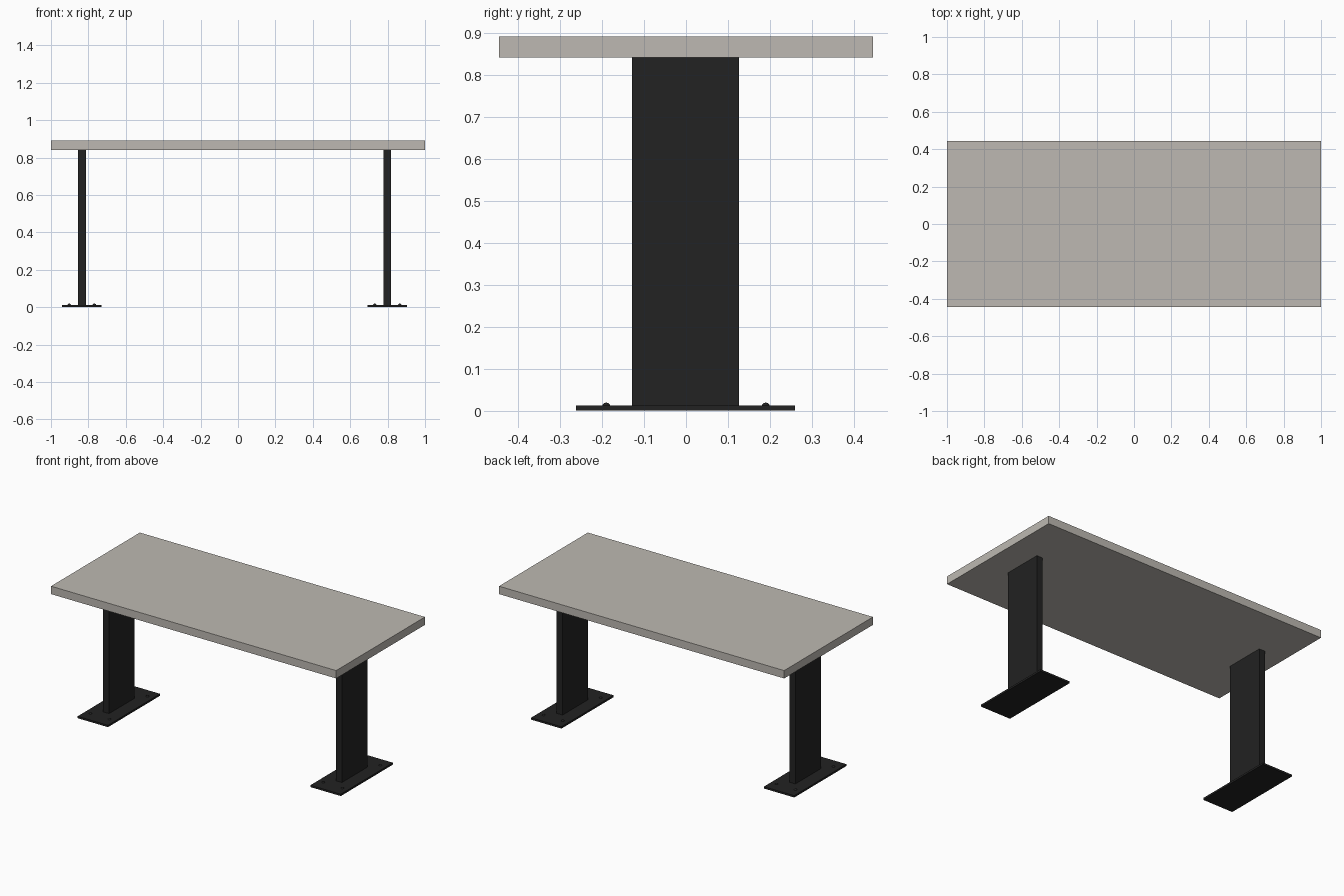
import bpy
import bmesh
from mathutils import Matrix, Vector

cube = bpy.data.objects.get("Cube")
if cube:
    bpy.data.objects.remove(cube, do_unlink=True)


def make_material(name, rgb):
    mat = bpy.data.materials.new(name)
    mat.use_nodes = True
    color = (*rgb, 1.0)
    mat.diffuse_color = color
    mat.node_tree.nodes["Principled BSDF"].inputs["Base Color"].default_value = color
    return mat


def add_object(name, bm, mat):
    mesh = bpy.data.meshes.new(name)
    bm.to_mesh(mesh)
    bm.free()
    mesh.materials.append(mat)
    obj = bpy.data.objects.new(name, mesh)
    bpy.context.scene.collection.objects.link(obj)
    return obj


def box(name, size, base, mat):
    """Box whose bottom face is centred on base."""
    bm = bmesh.new()
    centre = Vector(base) + Vector((0, 0, size[2] / 2))
    bmesh.ops.create_cube(bm, size=1, matrix=Matrix.Translation(centre) @ Matrix.Diagonal((*size, 1)))
    return add_object(name, bm, mat)


def dome(name, radius, height, base, mat):
    """Rounded bolt head: the upper half of a flattened sphere."""
    bm = bmesh.new()
    bmesh.ops.create_uvsphere(bm, u_segments=16, v_segments=8, radius=1)
    geom = bm.verts[:] + bm.edges[:] + bm.faces[:]
    bmesh.ops.bisect_plane(bm, geom=geom, plane_co=(0, 0, 0), plane_no=(0, 0, 1), clear_inner=True)
    bm.transform(Matrix.Translation(base) @ Matrix.Diagonal((radius, radius, height, 1)))
    for face in bm.faces:
        face.smooth = True
    return add_object(name, bm, mat)


stone = make_material("warm grey stone", (0.51, 0.485, 0.445))
steel = make_material("black steel", (0.016, 0.016, 0.016))

PLATE_H, TOP_Z, TOP_H = 0.012, 0.841, 0.05

# Table top
box("table_top", (2.0, 0.89, TOP_H), (0, 0, TOP_Z), stone)

# Pedestal legs with foot plates and four bolt heads each
for side, x in (("right", -0.835), ("left", 0.798)):
    box(f"{side}_foot_plate", (0.213, 0.522, PLATE_H), (x, -0.001, 0), steel)
    box(f"{side}_leg", (0.042, 0.255, TOP_Z - PLATE_H), (x, -0.001, PLATE_H), steel)
    for sx in (-1, 1):
        for sy in (-1, 1):
            name = f"{side}_bolt_{'inner' if sx * x < 0 else 'outer'}_{'front' if sy < 0 else 'back'}"
            dome(name, 0.009, 0.007, (x + sx * 0.067, sy * 0.19, PLATE_H), steel)
